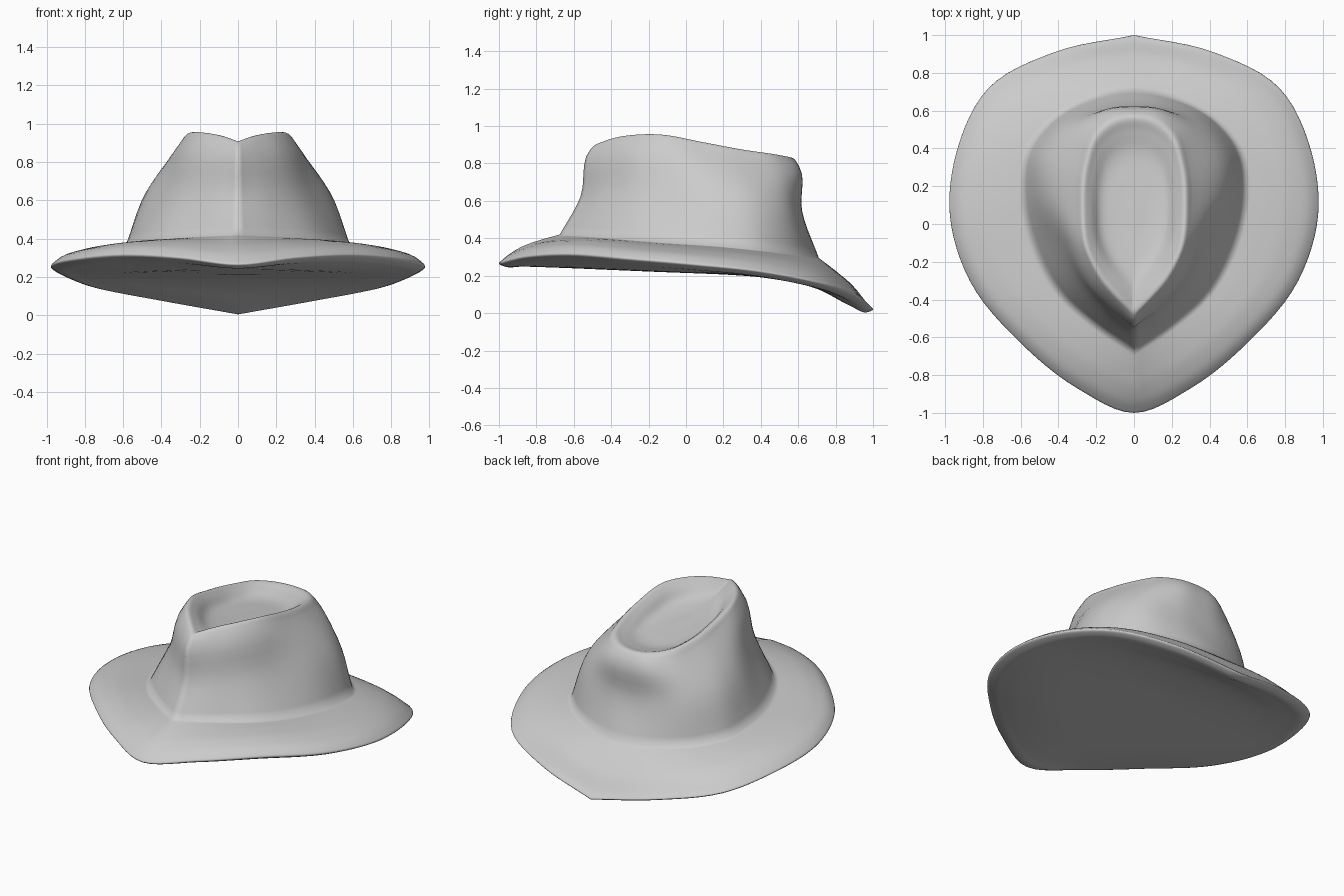
import bpy
import bmesh
import math
from mathutils import Vector as V

cube = bpy.data.objects.get("Cube")
if cube:
    bpy.data.objects.remove(cube, do_unlink=True)

AROUND, UP = 6, 5  # subdivisions between outline points and between rings


def flip(p):
    return V((-p.x, p.y, p.z))


def spline(points, steps, before=None, after=None):
    """Smooth curve through points, with tangents weighted by chord length."""
    first = before or points[0] * 2 - points[1]
    last = after or points[-1] * 2 - points[-2]
    pts = [first] + points + [last]
    gap = [max((b - a).length, 1e-5) for a, b in zip(pts, pts[1:])]
    tangent = []
    for i in range(1, len(pts) - 1):
        a, b = gap[i - 1], gap[i]
        tangent.append(((pts[i] - pts[i - 1]) / a * b + (pts[i + 1] - pts[i]) / b * a) / (a + b))
    curve = []
    for i in range(len(points) - 1):
        p, q, d = points[i], points[i + 1], gap[i + 1]
        for k in range(steps):
            t = k / steps
            h = t * t * (3 - 2 * t)
            curve.append(p.lerp(q, h) + tangent[i] * d * t * (1 - t) ** 2
                         - tangent[i + 1] * d * t * t * (1 - t))
    return curve + [points[-1]]


def outline(*rows):
    return [V(r) for r in rows]


# Half outlines, front to back
edge = outline((0, -1, .265), (.3, -.87, .3), (.6, -.63, .315), (.87, -.3, .29),
               (.975, .05, .26), (.94, .38, .225), (.77, .72, .16), (.42, .91, .095), (0, 1, .02))
base = outline((0, -.675, .42), (.2, -.54, .41), (.4, -.36, .395), (.53, -.12, .375),
               (.59, .18, .355), (.565, .38, .335), (.42, .56, .315), (.21, .67, .3), (0, .71, .295))
waist = outline((0, -.565, .62), (.15, -.46, .64), (.29, -.31, .65), (.39, -.12, .65),
                (.475, .15, .65), (.465, .35, .63), (.35, .53, .6), (.17, .605, .57), (0, .62, .55))
shoulder = outline((0, -.507, .88), (.1, -.42, .895), (.2, -.31, .91), (.285, -.12, .915),
                   (.31, .1, .87), (.295, .32, .83), (.235, .5, .8), (.12, .59, .79), (0, .605, .785))
crest = outline((0, -.475, .905), (.085, -.39, .935), (.175, -.28, .953), (.245, -.14, .955),
                (.27, .1, .912), (.255, .31, .873), (.2, .47, .85), (.1, .55, .835), (0, .57, .83))


def shrink(ring, s, centre_y=0, dz=0):
    return [V((p.x * s, centre_y + (p.y - centre_y) * s, p.z + dz)) for p in ring]


def settle(ring, weight, height):
    return [V((p.x, p.y, p.z + (height(p.y) - p.z) * weight)) for p in ring]


def between(a, b, t, lift=0):
    return [p.lerp(q, t) + V((0, 0, lift)) for p, q in zip(a, b)]


def under_height(y):
    return .215 - .04 * y - .175 * max(y, 0) ** 4


def dish_height(y):
    return .83 - .1 * y


# Underside, from the middle out to the rolled edge
brim = [settle(shrink(edge, s, 0, -.018), w, under_height)
        for s, w in ((0, 1), (.4, 1), (.7, .9), (.88, .5), (.965, .1))]
lip = shrink(edge, .975, 0, .026)
brim += [edge, lip]

# Brim top, up to the foot of the crown
collar = [between(lip, base, t, lift) for t, lift in ((.3, .022), (.65, .016))] + [base]

# Crown wall, crest and dished top
crown = [base, waist, shoulder, crest]
crown += [settle(shrink(crest, s, .05), w, dish_height)
          for s, w in ((.86, .25), (.66, .82), (.35, 1), (0, 1))]


def brim_loop(half):
    return spline(half, AROUND, before=flip(half[1]))


def crown_loop(half):
    return spline(half, AROUND, after=flip(half[-2]))


def full_ring(side):
    return side + [flip(p) for p in reversed(side[1:-1])]


brim_loops = [full_ring(brim_loop(h)) for h in brim]
brim_loops += [full_ring(crown_loop(h)) for h in collar]
crown_loops = [full_ring(crown_loop(h)) for h in crown]

# Each column runs up the brim, turns at the foot of the crown and runs to the top
columns = [spline(list(b), UP) + spline(list(c), UP)[1:]
           for b, c in zip(zip(*brim_loops), zip(*crown_loops))]

# Skin the columns into one closed surface
bm = bmesh.new()
grid = [[bm.verts.new(p) for p in c] for c in columns]
for i, col in enumerate(grid):
    nxt = grid[(i + 1) % len(grid)]
    for j in range(len(col) - 1):
        bm.faces.new((col[j], nxt[j], nxt[j + 1], col[j + 1]))
bmesh.ops.remove_doubles(bm, verts=bm.verts[:], dist=1e-4)
bmesh.ops.recalc_face_normals(bm, faces=bm.faces[:])
mesh = bpy.data.meshes.new("hat")
bm.to_mesh(mesh)
bm.free()

# Felt colour
felt = bpy.data.materials.new("grey_felt")
felt.use_nodes = True
colour = (.6, .6, .6, 1)
felt.diffuse_color = colour
felt.node_tree.nodes["Principled BSDF"].inputs["Base Color"].default_value = colour
mesh.materials.append(felt)

hat = bpy.data.objects.new("hat", mesh)
bpy.context.collection.objects.link(hat)
bpy.ops.object.select_all(action="DESELECT")
hat.select_set(True)
bpy.context.view_layer.objects.active = hat
bpy.ops.object.shade_smooth_by_angle(angle=math.radians(80))
